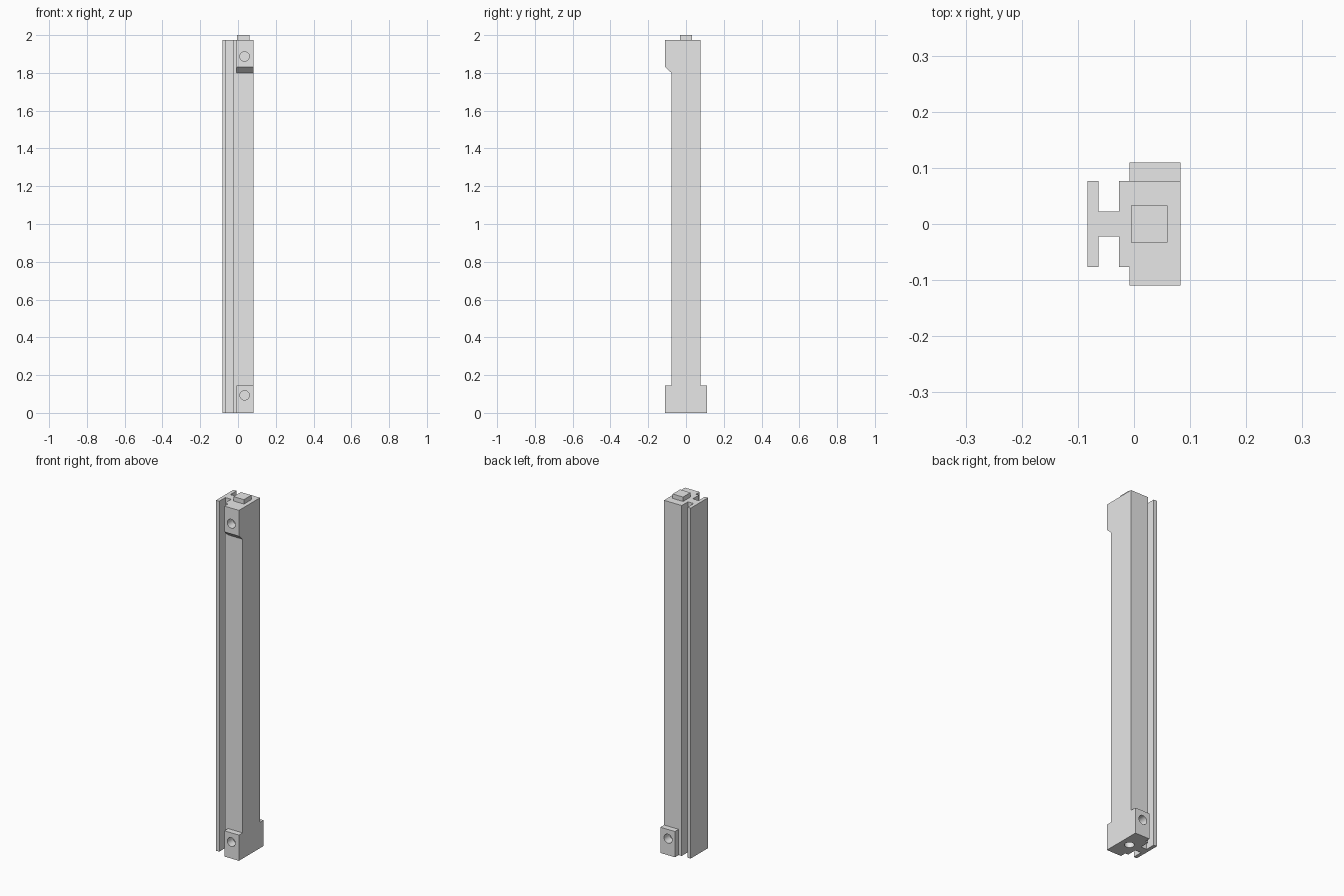
import bpy
import bmesh
from math import radians
from mathutils import Matrix, Vector

default = bpy.data.objects.get("Cube")
if default:
    bpy.data.objects.remove(default, do_unlink=True)

grey = bpy.data.materials.new("plain_grey")
grey.use_nodes = True
grey.diffuse_color = (0.8, 0.8, 0.8, 1)
grey.node_tree.nodes["Principled BSDF"].inputs["Base Color"].default_value = (0.8, 0.8, 0.8, 1)

TOP = 1.975      # top of the rail, under the peg
HALF = 0.077     # half depth of the rail
FOOT = 0.11      # half depth at the feet
SPLIT = -0.008   # where the feet begin
SIDE = 0.083     # half width


def finish(name, bm):
    bmesh.ops.recalc_face_normals(bm, faces=bm.faces)
    mesh = bpy.data.meshes.new(name)
    bm.to_mesh(mesh)
    bm.free()
    mesh.materials.append(grey)
    obj = bpy.data.objects.new(name, mesh)
    bpy.context.collection.objects.link(obj)
    return obj


def prism(name, points, offset):
    """Extrude a flat outline along an offset."""
    bm = bmesh.new()
    face = bm.faces.new([bm.verts.new(p) for p in points])
    new = bmesh.ops.extrude_face_region(bm, geom=[face], use_keep_orig=True)["geom"]
    moved = [v for v in new if isinstance(v, bmesh.types.BMVert)]
    bmesh.ops.translate(bm, verts=moved, vec=offset)
    return finish(name, bm)


def drill(target, centre, rotation, radius, depth=0.05):
    """Cut a blind round hole centred on a surface point."""
    bm = bmesh.new()
    bmesh.ops.create_cone(bm, cap_ends=True, segments=32, radius1=radius,
                          radius2=radius, depth=2 * depth,
                          matrix=Matrix.Translation(centre) @ rotation)
    cutter = finish("hole_cutter", bm)
    cutter.hide_render = True
    mod = target.modifiers.new("hole", 'BOOLEAN')
    mod.operation = 'DIFFERENCE'
    mod.solver = 'EXACT'
    mod.object = cutter
    bpy.context.view_layer.objects.active = target
    bpy.ops.object.modifier_apply(modifier=mod.name)
    bpy.data.objects.remove(cutter, do_unlink=True)


# Main post: side outline with both feet and the chamfered top lug
outline = [(-FOOT, 0), (FOOT, 0), (FOOT, 0.145), (HALF, 0.145), (HALF, TOP),
           (-FOOT, TOP), (-FOOT, 1.83), (-HALF, 1.8), (-HALF, 0.145), (-FOOT, 0.145)]
post = prism("main_post", [(SPLIT, y, z) for y, z in outline], Vector((SIDE - SPLIT, 0, 0)))

# Grooved rail: half an H section, mirrored front to back
half = [(SPLIT, HALF), (-0.027, HALF), (-0.027, 0.022),
        (-0.063, 0.022), (-0.063, HALF), (-SIDE, HALF)]
section = half + [(x, -y) for x, y in reversed(half)]
prism("grooved_rail", [(x, y, 0) for x, y in section], Vector((0, 0, TOP)))

# Square peg on top
peg = [(-0.005, -0.033), (0.06, -0.033), (0.06, 0.033), (-0.005, 0.033)]
prism("top_peg", [(x, y, TOP) for x, y in peg], Vector((0, 0, 2 - TOP)))

# Blind holes: top lug, both feet, underside
across = Matrix.Rotation(radians(90), 4, 'X')
for y, z in ((-FOOT, 1.887), (-FOOT, 0.093), (FOOT, 0.093)):
    drill(post, (0.035, y, z), across, 0.025)
drill(post, (0.03, 0, 0), Matrix.Identity(4), 0.025)

# Smooth hole walls, crisp edges elsewhere
bpy.ops.object.select_all(action='DESELECT')
post.select_set(True)
bpy.context.view_layer.objects.active = post
bpy.ops.object.shade_smooth_by_angle(angle=radians(30))
